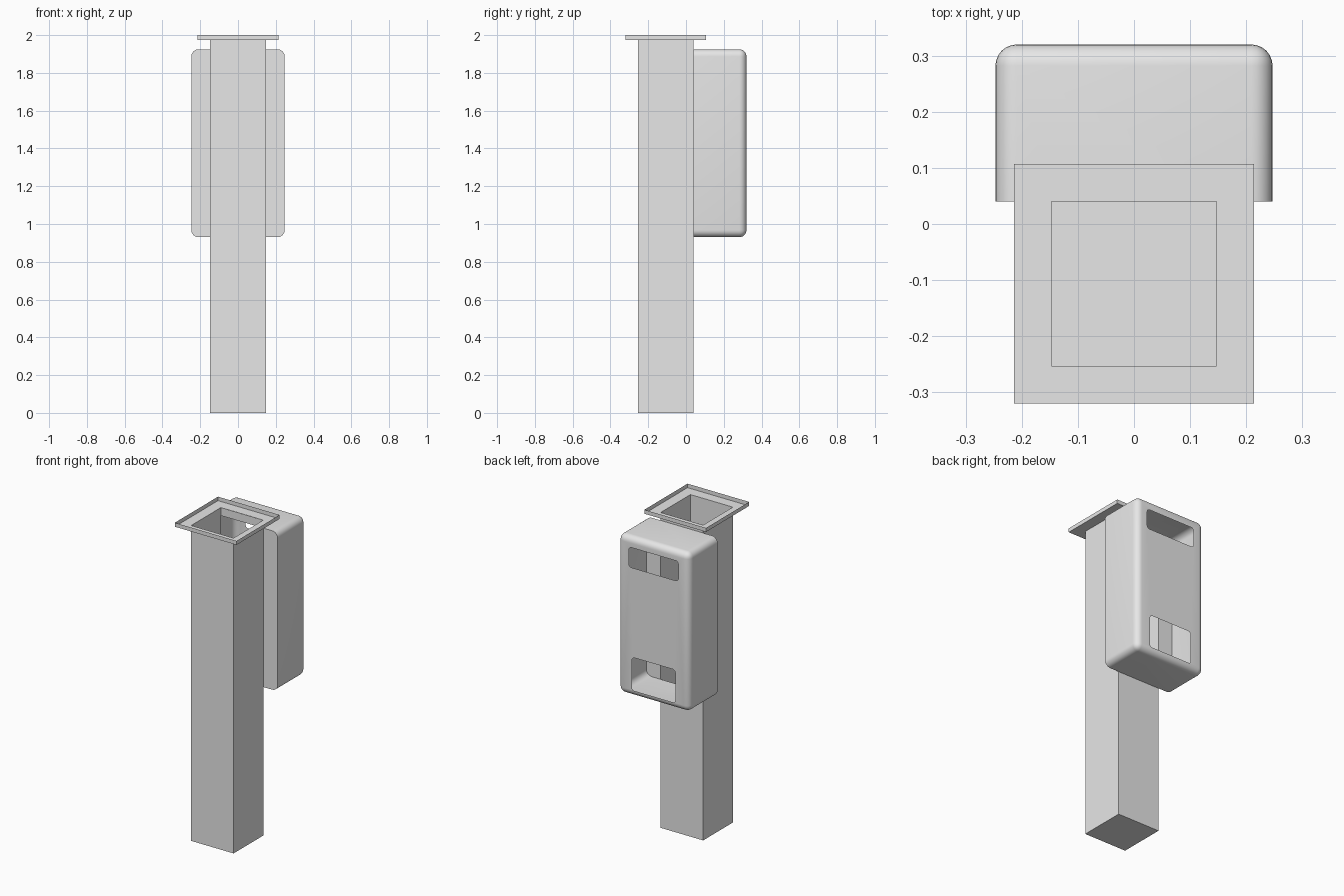
import bpy, bmesh, math
from mathutils import Vector, Matrix

cube = bpy.data.objects.get("Cube")
if cube:
    bpy.data.objects.remove(cube, do_unlink=True)

grey = bpy.data.materials.new("light_grey")
grey.use_nodes = True
grey.diffuse_color = (0.8, 0.8, 0.8, 1)
grey.node_tree.nodes["Principled BSDF"].inputs["Base Color"].default_value = (0.8, 0.8, 0.8, 1)

# Shared dimensions
POST, POST_Y = 0.147, -0.1065      # half width and centre of the square post
JOIN_Y, BACK_Y = 0.04, 0.32        # where the housing meets the post, and its back
BOX_X, BOX_LOW, BOX_HIGH = 0.247, 0.93, 1.925
FLANGE, FLANGE_Z, TOP = 0.2135, 1.975, 2.0


def finish(bm, name, smooth=False):
    mesh = bpy.data.meshes.new(name)
    bm.to_mesh(mesh)
    bm.free()
    mesh.materials.append(grey)
    obj = bpy.data.objects.new(name, mesh)
    bpy.context.collection.objects.link(obj)
    if smooth:
        bpy.ops.object.select_all(action='DESELECT')
        obj.select_set(True)
        bpy.context.view_layer.objects.active = obj
        bpy.ops.object.shade_smooth_by_angle(angle=math.radians(30))


def box(low, high):
    low, high = Vector(low), Vector(high)
    bm = bmesh.new()
    matrix = Matrix.Translation((low + high) / 2) @ Matrix.Diagonal((*(high - low), 1))
    bmesh.ops.create_cube(bm, size=1, matrix=matrix)
    bm.normal_update()
    return bm


def facing(bm, direction):
    return [f for f in bm.faces if f.normal.dot(Vector(direction)) > 0.999]


def remove_band(bm, direction, axis, low, high):
    """Cut the band between low and high out of the side facing a direction."""
    normal = Vector([float(i == axis) for i in range(3)])
    for level in (low, high):
        faces = facing(bm, direction)
        geom = set(faces)
        for f in faces:
            geom.update(f.edges, f.verts)
        bmesh.ops.bisect_plane(bm, geom=list(geom), dist=1e-5, plane_co=normal * level, plane_no=normal)
        bm.normal_update()
    band = [f for f in facing(bm, direction) if low < f.calc_center_median()[axis] < high]
    bmesh.ops.delete(bm, geom=band, context='FACES')


def window_edges(bm, half, low, high, radius=0.018, steps=4):
    """Closed outline of a rounded window on the housing back."""
    verts = []
    corners = ((1, high), (-1, high), (-1, low), (1, low))
    for k, (side, z) in enumerate(corners):
        cx = side * (half - radius)
        cz = z - radius if z == high else z + radius
        for i in range(steps + 1):
            a = math.pi / 2 * (k + i / steps)
            verts.append(bm.verts.new((cx + radius * math.cos(a), BACK_Y, cz + radius * math.sin(a))))
    return [bm.edges.new((v, verts[i - 1])) for i, v in enumerate(verts)]


# Hollow post: open at the top and open into the housing
bm = box((-POST, POST_Y - POST, 0), (POST, JOIN_Y, FLANGE_Z))
bmesh.ops.delete(bm, geom=facing(bm, (0, 0, 1)), context='FACES_ONLY')
remove_band(bm, (0, 1, 0), 2, BOX_LOW, BOX_HIGH)
finish(bm, "post")

# Square flange around the mouth, with an upright rim
bm = bmesh.new()
loops = []
for half, z in ((POST, FLANGE_Z), (FLANGE, FLANGE_Z), (FLANGE, TOP)):
    loops.append([bm.verts.new((sx * half, POST_Y + sy * half, z))
                  for sx, sy in ((-1, -1), (1, -1), (1, 1), (-1, 1))])
for inner, outer in zip(loops, loops[1:]):
    for i in range(4):
        bm.faces.new((inner[i - 1], outer[i - 1], outer[i], inner[i]))
finish(bm, "top_flange")

# Rounded housing shell behind the post
bm = box((-BOX_X, JOIN_Y, BOX_LOW), (BOX_X, BACK_Y, BOX_HIGH))
rounded = [e for e in bm.edges if max(v.co.y for v in e.verts) > JOIN_Y + 0.1]
bmesh.ops.bevel(bm, geom=rounded, offset=0.038, segments=6, profile=0.5, affect='EDGES')
bm.normal_update()
remove_band(bm, (0, -1, 0), 0, -POST, POST)

# Back panel with its two windows
panel = max(facing(bm, (0, 1, 0)), key=lambda f: f.calc_area())
outline = list(panel.edges)
bmesh.ops.delete(bm, geom=[panel], context='FACES_ONLY')
outline += window_edges(bm, 0.171, 1.735, 1.86)
outline += window_edges(bm, 0.15, 0.967, 1.175)
bmesh.ops.triangle_fill(bm, edges=outline, use_beauty=True, normal=(0, 1, 0))
bmesh.ops.recalc_face_normals(bm, faces=bm.faces[:])
finish(bm, "back_housing", smooth=True)
